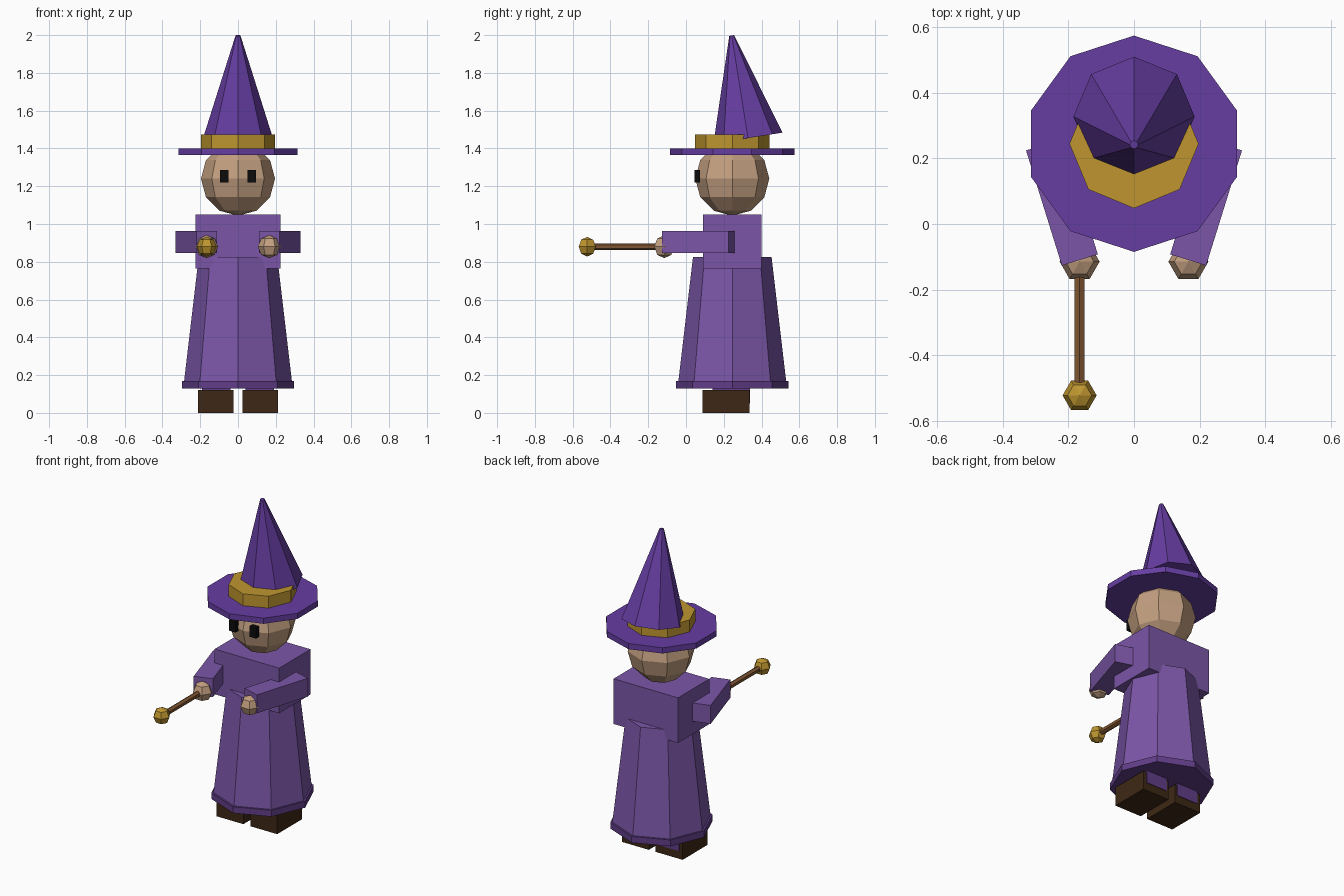
import bpy
from math import radians, pi

if "Cube" in bpy.data.objects:
    bpy.data.objects.remove(bpy.data.objects["Cube"])

AXIS_Y = 0.245  # y of the body's vertical axis


def material(name, rgb):
    m = bpy.data.materials.new(name)
    m.diffuse_color = (*[c ** 2.2 for c in rgb], 1)
    m.use_nodes = True
    m.node_tree.nodes["Principled BSDF"].inputs["Base Color"].default_value = m.diffuse_color
    return m


robe_purple = material("robe_purple", (0.48, 0.34, 0.65))
hem_purple = material("hem_purple", (0.38, 0.25, 0.53))
hat_purple = material("hat_purple", (0.40, 0.25, 0.63))
gold = material("gold", (0.74, 0.58, 0.20))
skin = material("skin", (0.76, 0.62, 0.50))
leather = material("leather", (0.25, 0.17, 0.11))
wood = material("wood", (0.50, 0.34, 0.21))
black = material("black", (0.08, 0.08, 0.08))


def finish(name, mat):
    ob = bpy.context.object
    ob.name = ob.data.name = name
    ob.data.materials.append(mat)
    return ob


def box(name, mat, loc, size, turn=0):
    bpy.ops.mesh.primitive_cube_add(size=1, location=loc, rotation=(0, 0, turn))
    ob = finish(name, mat)
    ob.scale = size
    return ob


def cone(name, mat, sides, r1, r2, loc, height, rot=(0, 0, 0)):
    bpy.ops.mesh.primitive_cone_add(vertices=sides, radius1=r1, radius2=r2,
                                    depth=height, location=loc, rotation=rot)
    return finish(name, mat)


def ball(name, mat, segments, rings, r, loc, turn=0):
    bpy.ops.mesh.primitive_uv_sphere_add(segments=segments, ring_count=rings, radius=r,
                                         location=loc, rotation=(0, 0, turn))
    return finish(name, mat)


# Robe skirt, hem and torso
cone("robe_skirt", robe_purple, 8, 0.288, 0.208, (0, AXIS_Y, 0.485), 0.68)
cone("robe_hem", hem_purple, 8, 0.297, 0.297, (0, AXIS_Y, 0.15), 0.04)
box("torso", robe_purple, (0, AXIS_Y, 0.908), (0.45, 0.312, 0.285))

# Head
ball("head", skin, 8, 6, 0.196, (0, AXIS_Y, 1.24))

# Paired parts
for side, s in (("right", -1), ("left", 1)):
    box(side + "_eye", black, (s * 0.072, 0.06, 1.252), (0.046, 0.03, 0.067))
    box(side + "_boot", leather, (s * 0.118, 0.212, 0.06), (0.188, 0.248, 0.12))
    box(side + "_leg", hem_purple, (s * 0.115, 0.24, 0.19), (0.15, 0.2, 0.28))
    box(side + "_sleeve", robe_purple, (s * 0.22, 0.066, 0.905),
        (0.115, 0.368, 0.116), -s * radians(17.3))
    ball(side + "_hand", skin, 6, 4, 0.061, (s * 0.166, -0.115, 0.88), pi / 6)

# Wand with a gold knob, held in the right hand
cone("wand_shaft", wood, 6, 0.018, 0.018, (-0.166, -0.3, 0.88), 0.4, (pi / 2, 0, 0))
ball("wand_knob", gold, 6, 4, 0.052, (-0.166, -0.523, 0.88), pi / 6)

# Hat: ten-sided brim, eight-sided band, leaning crown
cone("hat_brim", hat_purple, 10, 0.33, 0.33, (0, AXIS_Y, 1.382), 0.036)
cone("hat_band", gold, 8, 0.197, 0.197, (0, AXIS_Y, 1.437), 0.076)
cone("hat_crown", hat_purple, 8, 0.185, 0.013, (0, 0.285, 1.7265), 0.55, (radians(9), 0, 0))
